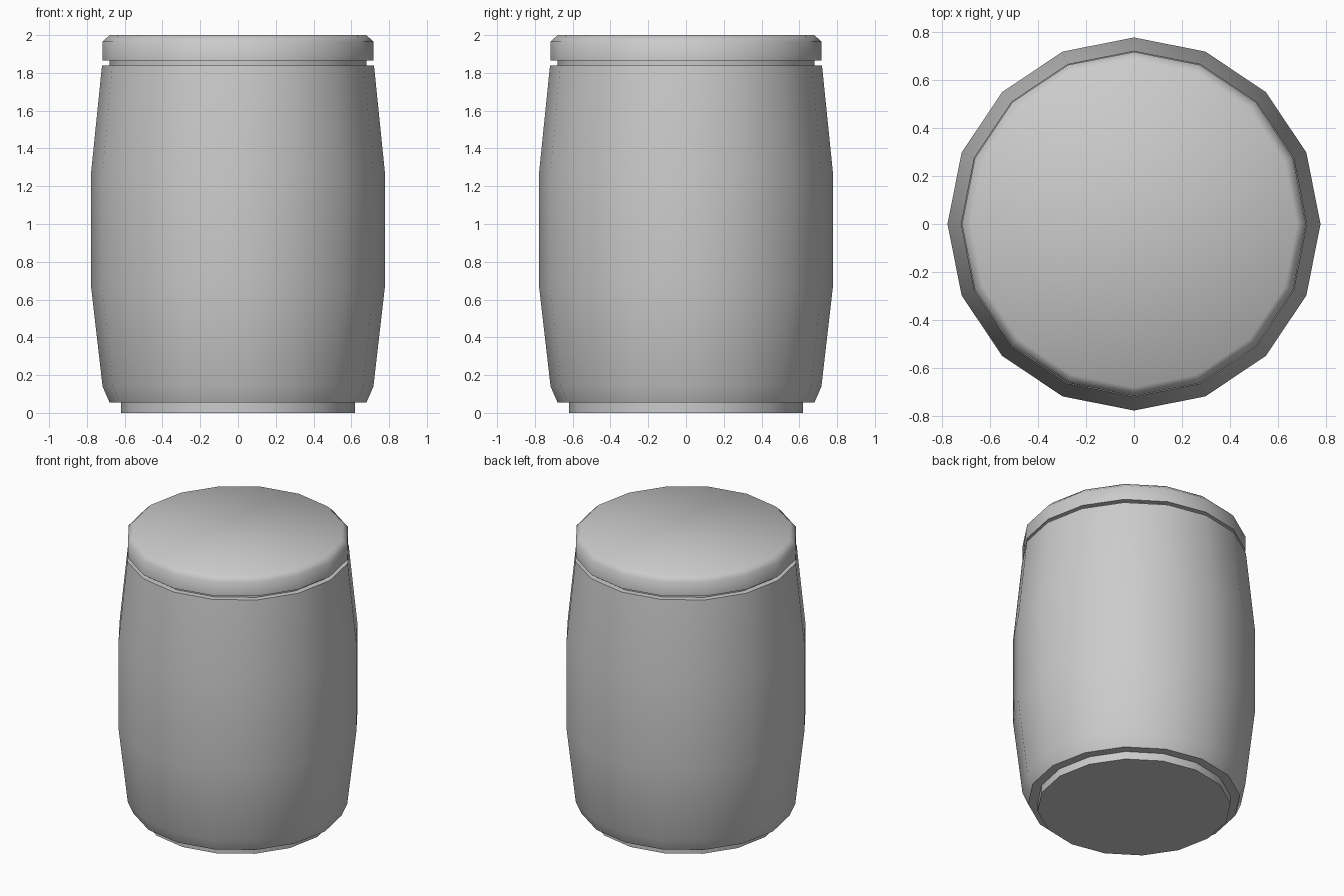
import bpy, bmesh
from math import cos, sin, pi, radians

if "Cube" in bpy.data.objects:
    bpy.data.objects.remove(bpy.data.objects["Cube"])

SIDES = 16


def lathe(name, profile):
    """Closed turned solid from (radius, z) points, bottom to top."""
    bm = bmesh.new()
    rings = [[bm.verts.new((r * cos(2 * pi * i / SIDES), r * sin(2 * pi * i / SIDES), z))
              for i in range(SIDES)] for r, z in profile]
    for low, high in zip(rings, rings[1:]):
        for i in range(SIDES):
            j = (i + 1) % SIDES
            bm.faces.new((low[i], low[j], high[j], high[i]))
    bm.faces.new(rings[0][::-1])
    bm.faces.new(rings[-1])
    mesh = bpy.data.meshes.new(name)
    bm.to_mesh(mesh)
    bm.free()
    obj = bpy.data.objects.new(name, mesh)
    bpy.context.collection.objects.link(obj)
    bpy.ops.object.select_all(action='DESELECT')
    obj.select_set(True)
    bpy.context.view_layer.objects.active = obj
    bpy.ops.object.shade_smooth_by_angle(angle=radians(60))
    return obj


# Recessed foot, bulging body, narrow neck and chamfered lid
lathe("foot", [(0.62, 0), (0.62, 0.055)])
lathe("barrel_body", [(0.68, 0.055), (0.717, 0.14), (0.777, 0.66),
                      (0.777, 1.28), (0.72, 1.84)])
lathe("neck", [(0.68, 1.84), (0.68, 1.865)])
lathe("lid", [(0.717, 1.865), (0.717, 1.965), (0.68, 2.0)])
